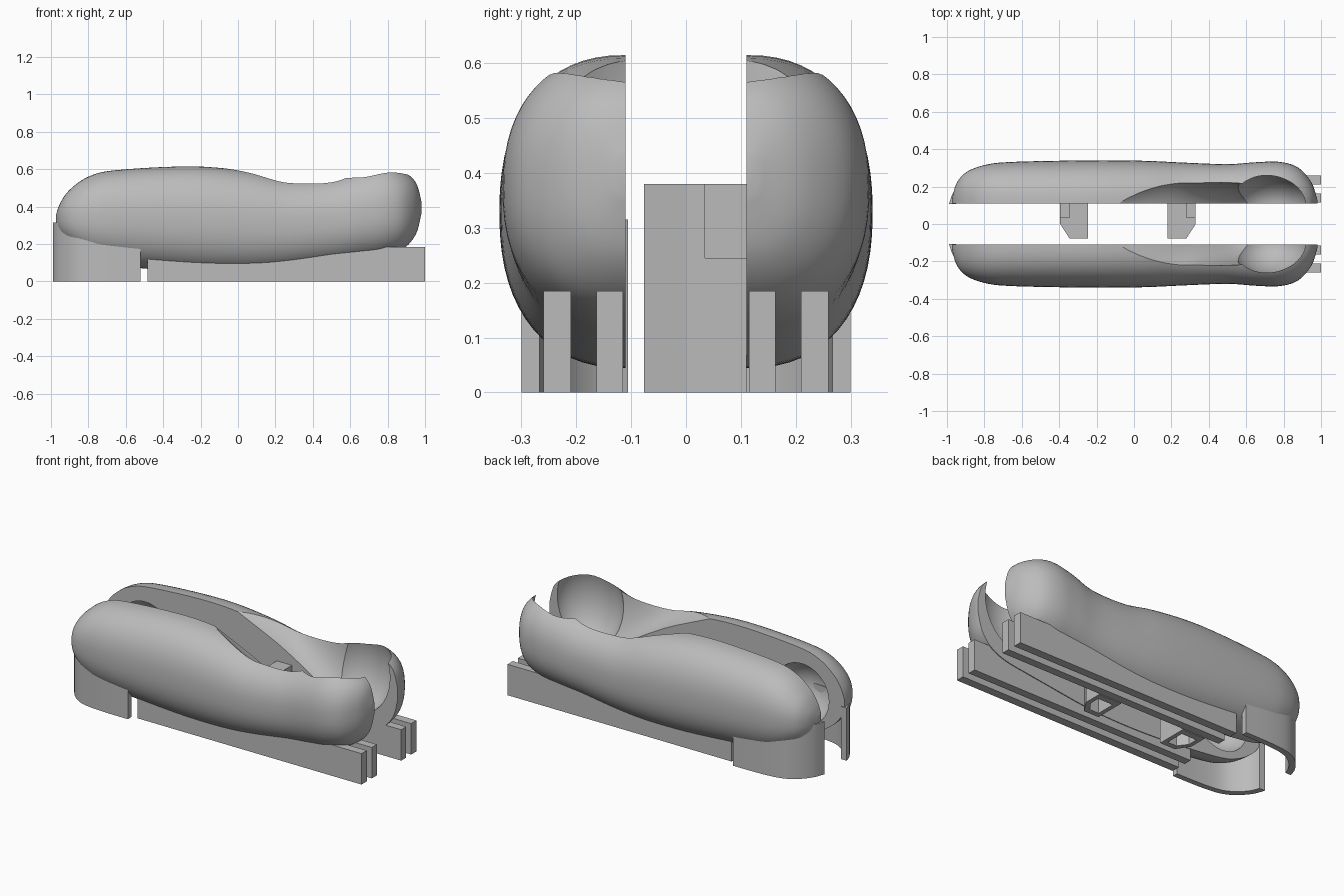
import bpy, bmesh, math
from mathutils import Vector

cube = bpy.data.objects.get("Cube")
if cube:
    bpy.data.objects.remove(cube)

grey = bpy.data.materials.new("light_grey")
grey.use_nodes = True
grey.diffuse_color = (0.5, 0.5, 0.5, 1)
grey.node_tree.nodes["Principled BSDF"].inputs["Base Color"].default_value = (0.5, 0.5, 0.5, 1)

CUT = 0.11  # distance of each split plane from the middle


def finish(name, bm):
    bmesh.ops.recalc_face_normals(bm, faces=bm.faces)
    mesh = bpy.data.meshes.new(name)
    bm.to_mesh(mesh)
    bm.free()
    obj = bpy.data.objects.new(name, mesh)
    bpy.context.collection.objects.link(obj)
    mesh.materials.append(grey)
    return obj


def spline(points, steps):
    """Catmull-Rom interpolation of the stations."""
    pts = [Vector(p) for p in points]
    out = []
    for i in range(len(pts) - 1):
        a, b, c, d = pts[max(i - 1, 0)], pts[i], pts[i + 1], pts[min(i + 2, len(pts) - 1)]
        for k in range(steps):
            t = k / steps
            out.append(b + (c - a) * t / 2 + (a * 2 - b * 5 + c * 4 - d) * t * t / 2
                       + (b * 3 - a - c * 3 + d) * t ** 3 / 2)
    return out + [pts[-1]]


def loft(name, stations, base_y, power, steps=5, count=32):
    """Half-oval sections along x; a station is x, top, bottom, width."""
    bm = bmesh.new()
    rings = []
    for x, top, bottom, width in spline(stations, steps):
        ring = []
        for i in range(count + 1):
            a = math.pi * i / count
            s, c = max(math.sin(a), 0), math.cos(a)
            y = base_y + width * s ** (2 / power)
            z = (top + bottom) / 2 + (top - bottom) / 2 * math.copysign(abs(c) ** (2 / power), c)
            ring.append(bm.verts.new((x, y if 0 < i < count else base_y, z)))
        rings.append(ring)
    for r, s in zip(rings, rings[1:]):
        for i in range(count + 1):
            j = (i + 1) % (count + 1)
            bm.faces.new((r[i], r[j], s[j], s[i]))
    bm.faces.new(rings[0])
    bm.faces.new(rings[-1])
    return finish(name, bm)


def ellipsoid(name, centre, radii):
    bm = bmesh.new()
    bmesh.ops.create_uvsphere(bm, u_segments=48, v_segments=24, radius=1)
    bmesh.ops.scale(bm, vec=radii, verts=bm.verts)
    bmesh.ops.translate(bm, vec=centre, verts=bm.verts)
    return finish(name, bm)


def prism(name, outline, z0, z1):
    bm = bmesh.new()
    face = bm.faces.new([bm.verts.new((x, y, z0)) for x, y in outline])
    up = bmesh.ops.extrude_face_region(bm, geom=[face])["geom"]
    bmesh.ops.translate(bm, vec=(0, 0, z1 - z0),
                        verts=[v for v in up if isinstance(v, bmesh.types.BMVert)])
    return finish(name, bm)


def select(obj):
    bpy.ops.object.select_all(action='DESELECT')
    obj.select_set(True)
    bpy.context.view_layer.objects.active = obj


def carve(obj, cutter):
    select(obj)
    mod = obj.modifiers.new("carve", 'BOOLEAN')
    mod.operation = 'DIFFERENCE'
    mod.solver = 'EXACT'
    mod.object = cutter
    bpy.ops.object.modifier_apply(modifier=mod.name)
    bpy.data.objects.remove(cutter)


def both_sides(obj):
    mod = obj.modifiers.new("mirror", 'MIRROR')
    mod.use_axis = (False, True, False)
    mod.use_mirror_merge = False


# Rounded body half: x, top, bottom, width
body = loft("body_halves", [
    (-0.972, 0.36, 0.30, 0.03), (-0.95, 0.42, 0.25, 0.105), (-0.90, 0.49, 0.19, 0.165),
    (-0.80, 0.56, 0.125, 0.205), (-0.65, 0.595, 0.085, 0.222), (-0.25, 0.615, 0.05, 0.23),
    (0.05, 0.59, 0.045, 0.228), (0.27, 0.55, 0.06, 0.218), (0.50, 0.555, 0.09, 0.21),
    (0.65, 0.60, 0.11, 0.22), (0.78, 0.62, 0.13, 0.222), (0.88, 0.59, 0.17, 0.19),
    (0.95, 0.53, 0.25, 0.11), (0.98, 0.43, 0.36, 0.02)], CUT, 2.3)

# Sloping channel, open end pocket and closed end pocket
carve(body, loft("channel_cutter", [
    (-0.15, 0.9, 0.62, 0.12), (0.16, 0.9, 0.49, 0.22), (0.35, 0.9, 0.38, 0.19),
    (0.55, 0.9, 0.25, 0.17), (0.64, 0.9, 0.24, 0.16)], 0.05, 2))
carve(body, ellipsoid("open_pocket_cutter", (0.72, 0.10, 0.48), (0.21, 0.17, 0.26)))
carve(body, ellipsoid("closed_pocket_cutter", (-0.69, 0.10, 0.32), (0.18, 0.17, 0.18)))
select(body)
bpy.ops.object.shade_smooth_by_angle(angle=math.radians(32))
both_sides(body)

# Straight support rails
for name, y0, y1 in (("inner_rails", 0.115, 0.163), ("outer_rails", 0.21, 0.26)):
    both_sides(prism(name, [(-0.485, y0), (1, y0), (1, y1), (-0.485, y1)], 0, 0.185))

# Curved support walls wrapped around the rounded end
outer = [tuple(p) for p in spline([
    (-0.52, 0.30, 0), (-0.70, 0.297, 0), (-0.83, 0.28, 0), (-0.91, 0.235, 0),
    (-0.965, 0.17, 0), (-0.99, 0.106, 0)], 4)]
inner = [(-0.52 + (x + 0.52) * 0.92, 0.106 + (y - 0.106) * 0.83, 0) for x, y, z in outer]
wall = prism("curved_walls", [(x, y) for x, y, z in outer + inner[::-1]], 0, 0.315)
select(wall)
bpy.ops.object.shade_smooth_by_angle(angle=math.radians(30))
both_sides(wall)

# Pair of posts between the halves, notched at the top and hollow below
for name, place in (("right_post", lambda x: -0.065 - x), ("left_post", lambda x: x)):
    outline = [(0.18, CUT), (0.33, CUT), (0.33, 0), (0.28, -0.077), (0.18, -0.077)]
    hole = [(0.205, 0.07), (0.305, 0.07), (0.305, 0.01), (0.265, -0.045), (0.205, -0.045)]
    notch = [(0.28, 0.035), (0.4, 0.035), (0.4, 0.2), (0.28, 0.2)]
    post = prism(name, [(place(x), y) for x, y in outline], 0, 0.38)
    carve(post, prism("hole_cutter", [(place(x), y) for x, y in hole], -0.1, 0.2))
    carve(post, prism("notch_cutter", [(place(x), y) for x, y in notch], 0.245, 0.5))
